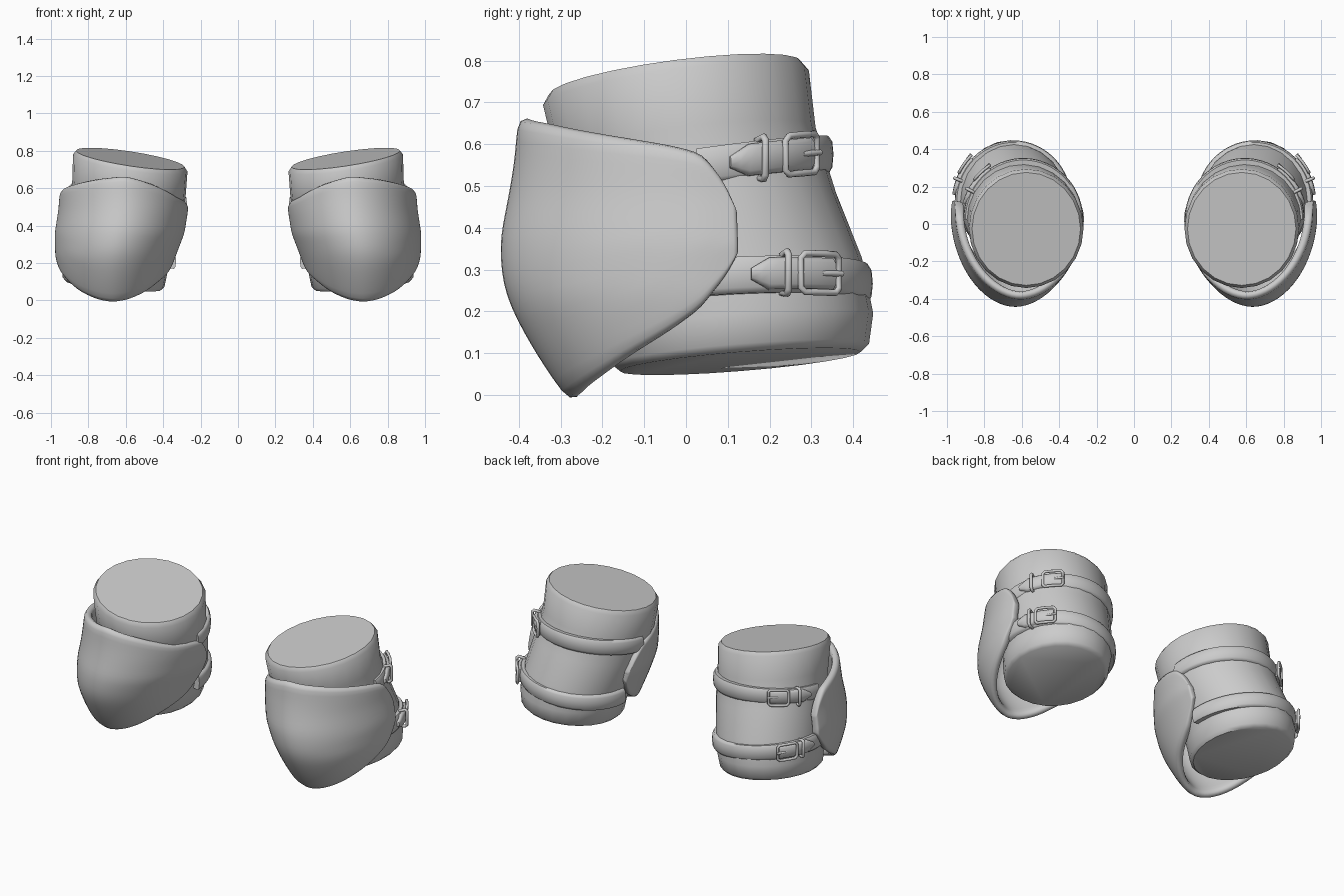
import bpy, bmesh, math
from math import sin, cos, radians, pi

if "Cube" in bpy.data.objects:
    bpy.data.objects.remove(bpy.data.objects["Cube"])


def interp(table, t):
    """Linear lookup in rows of (key, value, value...), extended at the low end."""
    if t <= table[0][0]:
        return table[0][1:]
    for a, b in zip(table, table[1:]):
        if t <= b[0]:
            f = (t - a[0]) / (b[0] - a[0])
            return [p + (q - p) * f for p, q in zip(a[1:], b[1:])]
    return table[-1][1:]


def finish(name, mesh, thick=0, subsurf=0, angle=60):
    """Smooth the part and mirror it to the other leg."""
    mesh.name = name
    ob = bpy.data.objects.new(name, mesh)
    bpy.context.collection.objects.link(ob)
    if thick:
        s = ob.modifiers.new("Thickness", 'SOLIDIFY')
        s.thickness, s.offset = thick, -1
    if subsurf:
        s = ob.modifiers.new("Subdivision", 'SUBSURF')
        s.levels = s.render_levels = subsurf
    m = ob.modifiers.new("Mirror", 'MIRROR')
    m.use_mirror_merge = False
    bpy.context.view_layer.objects.active = ob
    ob.select_set(True)
    bpy.ops.object.shade_smooth_by_angle(angle=radians(angle))
    ob.select_set(False)
    return ob


def loft(rings, closed=True, caps=True):
    """Skin a list of point rings."""
    bm = bmesh.new()
    rows = [[bm.verts.new(p) for p in r] for r in rings]
    n = len(rows[0])
    for a, b in zip(rows, rows[1:]):
        for i in range(n if closed else n - 1):
            j = (i + 1) % n
            bm.faces.new((a[i], b[i], b[j], a[j]))
    if caps:
        bm.faces.new(rows[0][::-1])
        bm.faces.new(rows[-1])
        bmesh.ops.recalc_face_normals(bm, faces=bm.faces)
    mesh = bpy.data.meshes.new("part")
    bm.to_mesh(mesh)
    bm.free()
    return mesh


def tube(points, radius, closed):
    """Round wire through points, as a mesh."""
    cu = bpy.data.curves.new("wire", 'CURVE')
    cu.dimensions = '3D'
    cu.bevel_depth, cu.bevel_resolution, cu.use_fill_caps = radius, 2, True
    sp = cu.splines.new('POLY')
    sp.points.add(len(points) - 1)
    for p, q in zip(sp.points, points):
        p.co = (*q, 1)
    sp.use_cyclic_u = closed
    tmp = bpy.data.objects.new("wire", cu)
    bpy.context.collection.objects.link(tmp)
    dg = bpy.context.evaluated_depsgraph_get()
    mesh = bpy.data.meshes.new_from_object(tmp.evaluated_get(dg))
    bpy.data.objects.remove(tmp)
    return mesh


# Padded sleeve: cx, cy, z, rx, ry, slope in x, slope in y
sleeve = [(.665, .13, .08, .255, .288, .09, .08),
          (.665, .13, .098, .272, .308, .09, .08),
          (.66, .13, .17, .282, .318, .09, .08),
          (.638, .11, .30, .290, .311, .11, .09),
          (.605, .055, .45, .300, .304, .13, .11),
          (.583, .0, .60, .303, .310, .14, .13),
          (.576, -.024, .735, .306, .318, .15, .13),
          (.576, -.026, .758, .290, .302, .15, .13)]
rings = []
for cx, cy, z, rx, ry, sx, sy in sleeve:
    ring = []
    for i in range(24):
        a = 2 * pi * i / 24
        dx, dy = rx * cos(a), ry * sin(a)
        ring.append((cx + dx, cy + dy, z + sx * dx + sy * dy))
    rings.append(ring)
finish("padded_sleeve", loft(rings), angle=45)

# Front guard: edge heights by angle, and section by height (cx, half width, depth)
bottom = [(0, -.022), (22, -.008), (45, .035), (66, .10), (80, .155), (90, .205), (98, .28), (102, .34)]
top = [(0, .668), (30, .653), (58, .625), (80, .60), (90, .58), (97, .53), (102, .44)]
section = [(-.02, .67, .235, .315), (.07, .667, .268, .38), (.14, .663, .295, .422), (.24, .655, .323, .474),
           (.36, .633, .347, .487), (.48, .614, .347, .463), (.57, .609, .345, .448), (.66, .605, .338, .442)]
angles = [0, 10, 20, 30, 40, 50, 60, 70, 78, 85, 90, 94, 98, 100.5, 102]
angles = [-a for a in angles[:0:-1]] + angles
columns = []
for a in angles:
    lo, hi = interp(bottom, abs(a))[0], interp(top, abs(a))[0]
    if a < 0:
        hi -= .07 * min(1, -a / 60) ** 1.3
        lo -= .03 * max(0, (-a - 60) / 42)
    col = []
    for k in range(13):
        z = lo + (hi - lo) * k / 12
        cx, w, d = interp(section, z)
        s, c = sin(radians(a)), cos(radians(a))
        e = 1.07
        col.append((cx + w * math.copysign(abs(s) ** e, s),
                    .037 - d * math.copysign(abs(c) ** e, c), z))
    columns.append(col)
guard = loft(columns, closed=False, caps=False)
# Face normals must point outward so the thickness goes inward
mid = guard.polygons[len(guard.polygons) // 2]
if mid.normal.y > 0:
    guard.flip_normals()
finish("front_guard", guard, thick=.046, subsurf=1)

# Strap paths around the sleeve: cx, cy, z, rx, ry, slopes, then start, buckle, keeper and tail tip angles
straps = {"upper": (.592, .025, .53, .298, .306, .05, .14, 0, 48, 28, 14),
          "lower": (.645, .115, .25, .292, .310, .12, .05, -14, 37, 21.5, 7)}


def wrap(s, deg, dr, dz):
    """Point on a strap path, lifted by dr and raised by dz."""
    a = radians(deg)
    dx, dy = (s[3] + dr) * cos(a), (s[4] + dr) * sin(a)
    return (s[0] + dx, s[1] + dy, s[2] + s[5] * dx + s[6] * dy + dz)


def band(s, a0, a1, steps, inner, outer, half, tip=0):
    """Flat rounded belt with an optional pointed start."""
    rings = []
    for i in range(steps + 1):
        f = i / steps
        h = half * (min(1, .35 + f / tip) if tip else 1)
        m = outer - .008
        prof = [(inner, -h), (m, -h), (outer, -h * .7), (outer + .003, 0),
                (outer, h * .7), (m, h), (inner, h)]
        rings.append([wrap(s, a0 + (a1 - a0) * f, r, z) for r, z in prof])
    return loft(rings)


for key, s in straps.items():
    start, buckle, keeper, tip = s[7:]
    finish(key + "_strap", band(s, start, 182, 32, -.03, .019, .044))
    finish(key + "_strap_tail", band(s, tip, buckle + 8, 10, .008, .034, .038, tip=.3))

    # Buckle frame with clipped corners, hugging the strap
    frame = []
    for u, v in [(-1, -.75), (-.8, -1), (-.3, -1), (.3, -1), (.8, -1), (1, -.75),
                 (1, .75), (.8, 1), (.3, 1), (-.3, 1), (-.8, 1), (-1, .75)]:
        frame.append(wrap(s, buckle + 9.5 * u, .036, .046 * v))
    finish(key + "_buckle_frame", tube(frame, .008, True))

    # Prong across the buckle
    prong = [wrap(s, buckle + t, r, 0) for t, r in [(1, .032), (5, .038), (10.5, .042)]]
    finish(key + "_buckle_prong", tube(prong, .007, False))

    # Keeper loop around both layers
    loop = [wrap(s, keeper, r, z) for r, z in
            [(.005, -.046), (.036, -.05), (.046, -.04), (.046, .04), (.036, .05), (.005, .046)]]
    finish(key + "_strap_keeper", tube(loop, .009, True))
